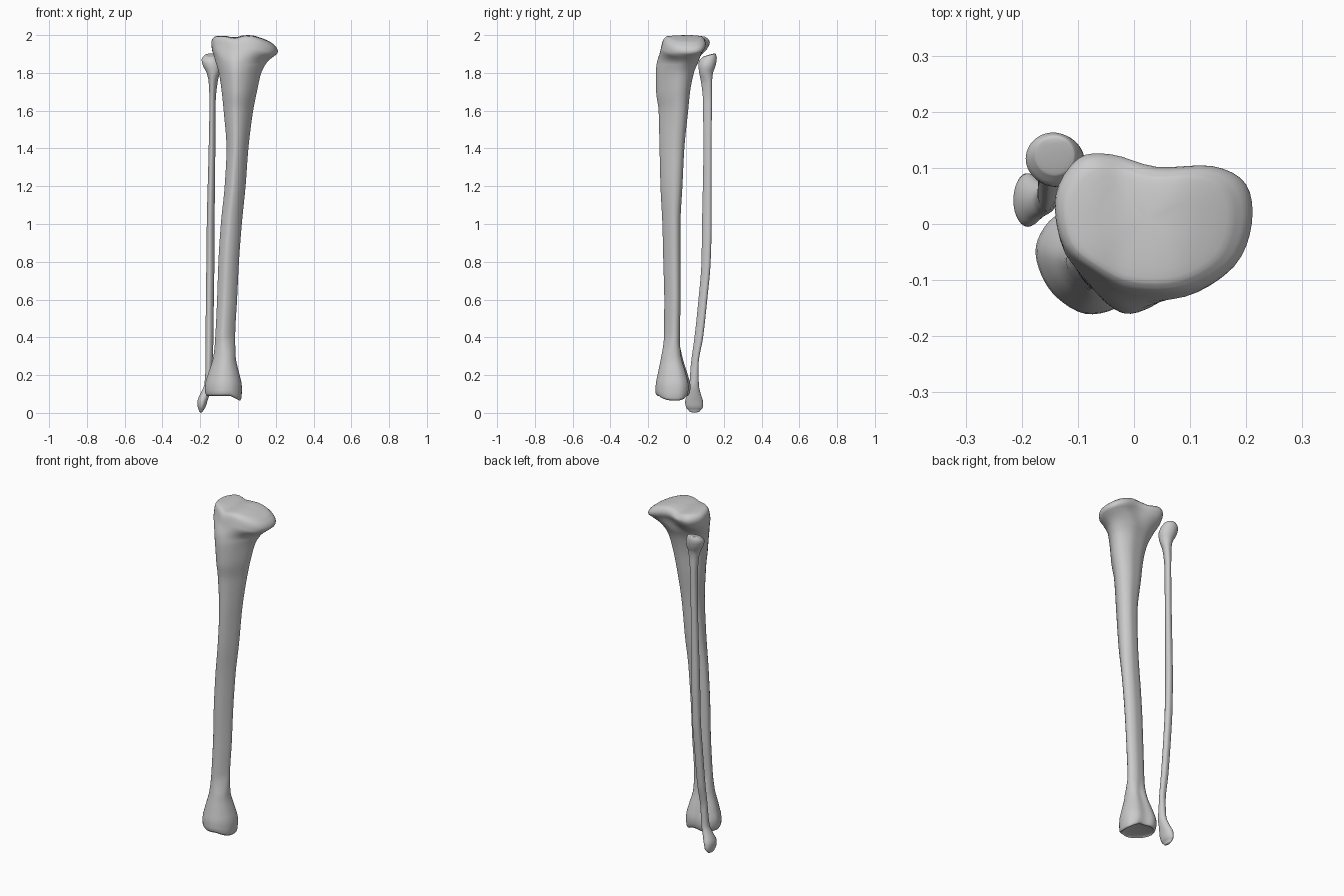
import bpy, bmesh, math
from mathutils import Vector

cube = bpy.data.objects.get("Cube")
if cube:
    bpy.data.objects.remove(cube, do_unlink=True)

bone = bpy.data.materials.new("bone grey")
bone.use_nodes = True
bone.diffuse_color = (0.6, 0.6, 0.6, 1)
bone.node_tree.nodes["Principled BSDF"].inputs["Base Color"].default_value = (0.6, 0.6, 0.6, 1)

SIDES, STEP = 48, 0.02

# Cross-sections, each filling a box from -1 to 1
PLATEAU = [(1, 0), (.94, .57), (.6, .83), (.03, .82), (-.43, 1), (-.77, .94),
           (-1, .4), (-.92, -.33), (-.6, -.73), (-.2, -1), (.37, -.98), (.83, -.6)]
SHAFT = [(1, .3), (.85, .75), (.4, 1), (-.1, .98), (-.6, .85), (-.95, .5),
         (-1, .05), (-.8, -.45), (-.5, -.85), (-.15, -1), (.35, -.75), (.8, -.2)]
ANKLE = [(1, 0), (.95, .5), (.6, .85), (.1, .9), (-.35, 1), (-.75, .8),
         (-1, .3), (-.9, -.25), (-.6, -.7), (-.1, -1), (.45, -.9), (.85, -.5)]
OVAL = [(math.cos(i * math.pi / 6), math.sin(i * math.pi / 6)) for i in range(12)]


def clamp(v):
    return max(0.0, min(1.0, v))


def smooth_outline(points):
    """Closed smooth curve through the points, sampled SIDES times."""
    pts, n, out = [Vector(p) for p in points], len(points), []
    per = SIDES // n
    for i in range(n):
        a, b, c, d = (pts[(i + k) % n] for k in (-1, 0, 1, 2))
        for j in range(per):
            t = j / per
            out.append(b + t / 2 * (c - a + t * (2 * a - 5 * b + 4 * c - d
                       + t * (3 * (b - c) + d - a))))
    return out


def slopes(zs, vs):
    """Tangents that never overshoot the given values."""
    d = [(vs[i + 1] - vs[i]) / (zs[i + 1] - zs[i]) for i in range(len(zs) - 1)]
    mid = [2 * a * b / (a + b) if a * b > 0 else 0 for a, b in zip(d, d[1:])]
    return [d[0]] + mid + [d[-1]]


def sample(zs, vs, ms, z):
    i = max(k for k in range(len(zs) - 1) if zs[k] <= z)
    h = zs[i + 1] - zs[i]
    t = (z - zs[i]) / h
    s = t * t * (3 - 2 * t)
    return (vs[i] * (1 - s) + vs[i + 1] * s
            + h * t * (1 - t) * ((1 - t) * ms[i] - t * ms[i + 1]))


def loft(name, stations, warp, cap_rise):
    """stations: height, x range, y range, cross-section; ends are domed shut."""
    zs = [s[0] for s in stations]
    tracks = []
    for k in range(1, 5):
        vs = [s[k] for s in stations]
        tracks.append((vs, slopes(zs, vs)))
    outlines = [smooth_outline(s[5]) for s in stations]

    # Rows between the stations
    rows = []
    for i in range(len(zs) - 1):
        n = max(2, math.ceil((zs[i + 1] - zs[i]) / STEP))
        last = i == len(zs) - 2
        for j in range(n + last):
            t = j / n
            z = min(zs[i] + t * (zs[i + 1] - zs[i]), zs[-1])
            x0, x1, y0, y1 = (sample(zs, v, m, z) for v, m in tracks)
            ring = []
            for a, b in zip(outlines[i], outlines[i + 1]):
                p = a.lerp(b, t)
                ring.append(Vector(((x0 + x1 + p.x * (x1 - x0)) / 2,
                                    (y0 + y1 + p.y * (y1 - y0)) / 2, z)))
            rows.append(ring)

    # Shrinking rings that close both ends
    def cap(ring, rise):
        mid = sum(ring, Vector()) / SIDES
        return [[mid.lerp(p, f) + Vector((0, 0, rise * math.sqrt(1 - f * f)))
                 for p in ring] for f in (.97, .9, .78, .6, .4, .2, .03)]
    low, high = cap(rows[0], cap_rise[0]), cap(rows[-1], cap_rise[1])
    rows = low[::-1] + rows + high

    bm = bmesh.new()
    grid = [[bm.verts.new(warp(p)) for p in ring] for ring in rows]
    for a, b in zip(grid, grid[1:]):
        for i in range(SIDES):
            j = (i + 1) % SIDES
            bm.faces.new((a[i], a[j], b[j], b[i]))
    bm.faces.new(grid[0][::-1])
    bm.faces.new(grid[-1])
    for f in bm.faces:
        f.smooth = True
    bmesh.ops.recalc_face_normals(bm, faces=bm.faces)
    mesh = bpy.data.meshes.new(name)
    bm.to_mesh(mesh)
    bm.free()
    mesh.materials.append(bone)
    obj = bpy.data.objects.new(name, mesh)
    bpy.context.collection.objects.link(obj)
    return obj


def shape_shin(p):
    """Slope and groove the knee surface, lower the inner ankle knob."""
    top = clamp((p.z - 1.85) / .1)
    drop = .045 * clamp((p.x - .07) / .14) ** 1.3
    groove = .012 * math.exp(-((p.x + .02) / .035) ** 2) * clamp((p.z - 1.95) / .03)
    foot = clamp((.16 - p.z) / .06)
    knob = .025 * clamp((p.x + .04) / .05)
    return Vector((p.x, p.y, p.z - top * drop - groove - foot * knob))


def shape_calf(p):
    """Raise the rear tip of the head."""
    tip = .02 * clamp((p.z - 1.83) / .05) * clamp((p.y - .08) / .07)
    return Vector((p.x, p.y, p.z + tip))


# Large shin bone
loft("shin_bone", [
    (.09, -.165, .01, -.15, .01, ANKLE),
    (.105, -.173, .018, -.16, .02, ANKLE),
    (.14, -.175, .02, -.16, .024, ANKLE),
    (.2, -.16, .008, -.15, .01, ANKLE),
    (.3, -.13, -.013, -.13, -.02, ANKLE),
    (.4, -.12, -.015, -.117, -.033, SHAFT),
    (.6, -.11, -.005, -.115, -.03, SHAFT),
    (.8, -.103, .005, -.12, -.03, SHAFT),
    (1.0, -.09, .02, -.125, -.03, SHAFT),
    (1.2, -.07, .04, -.135, -.02, SHAFT),
    (1.4, -.06, .055, -.14, -.01, SHAFT),
    (1.6, -.075, .08, -.145, .01, SHAFT),
    (1.7, -.085, .1, -.158, .02, SHAFT),
    (1.8, -.1, .123, -.16, .04, SHAFT),
    (1.86, -.118, .155, -.153, .065, SHAFT),
    (1.92, -.136, .195, -.132, .105, PLATEAU),
    (1.96, -.14, .21, -.122, .124, PLATEAU),
    (1.98, -.135, .2, -.115, .117, PLATEAU),
    (1.99, -.125, .18, -.105, .105, PLATEAU),
], shape_shin, (.012, .01))

# Slender outer bone
loft("outer_calf_bone", [
    (.012, -.206, -.185, .015, .075, OVAL),
    (.03, -.213, -.172, .0, .09, OVAL),
    (.06, -.215, -.163, -.005, .09, OVAL),
    (.1, -.2, -.15, .008, .078, OVAL),
    (.15, -.178, -.138, .018, .068, OVAL),
    (.25, -.172, -.135, .025, .066, SHAFT),
    (.4, -.171, -.13, .045, .09, SHAFT),
    (.6, -.17, -.128, .066, .112, SHAFT),
    (.8, -.167, -.125, .082, .13, SHAFT),
    (1.0, -.165, -.124, .085, .135, SHAFT),
    (1.4, -.155, -.12, .092, .135, SHAFT),
    (1.65, -.151, -.118, .09, .137, SHAFT),
    (1.75, -.155, -.108, .08, .138, SHAFT),
    (1.8, -.166, -.097, .07, .143, OVAL),
    (1.84, -.187, -.088, .066, .158, OVAL),
    (1.865, -.193, -.095, .07, .163, OVAL),
    (1.88, -.178, -.105, .085, .158, OVAL),
], shape_calf, (-.01, .004))
